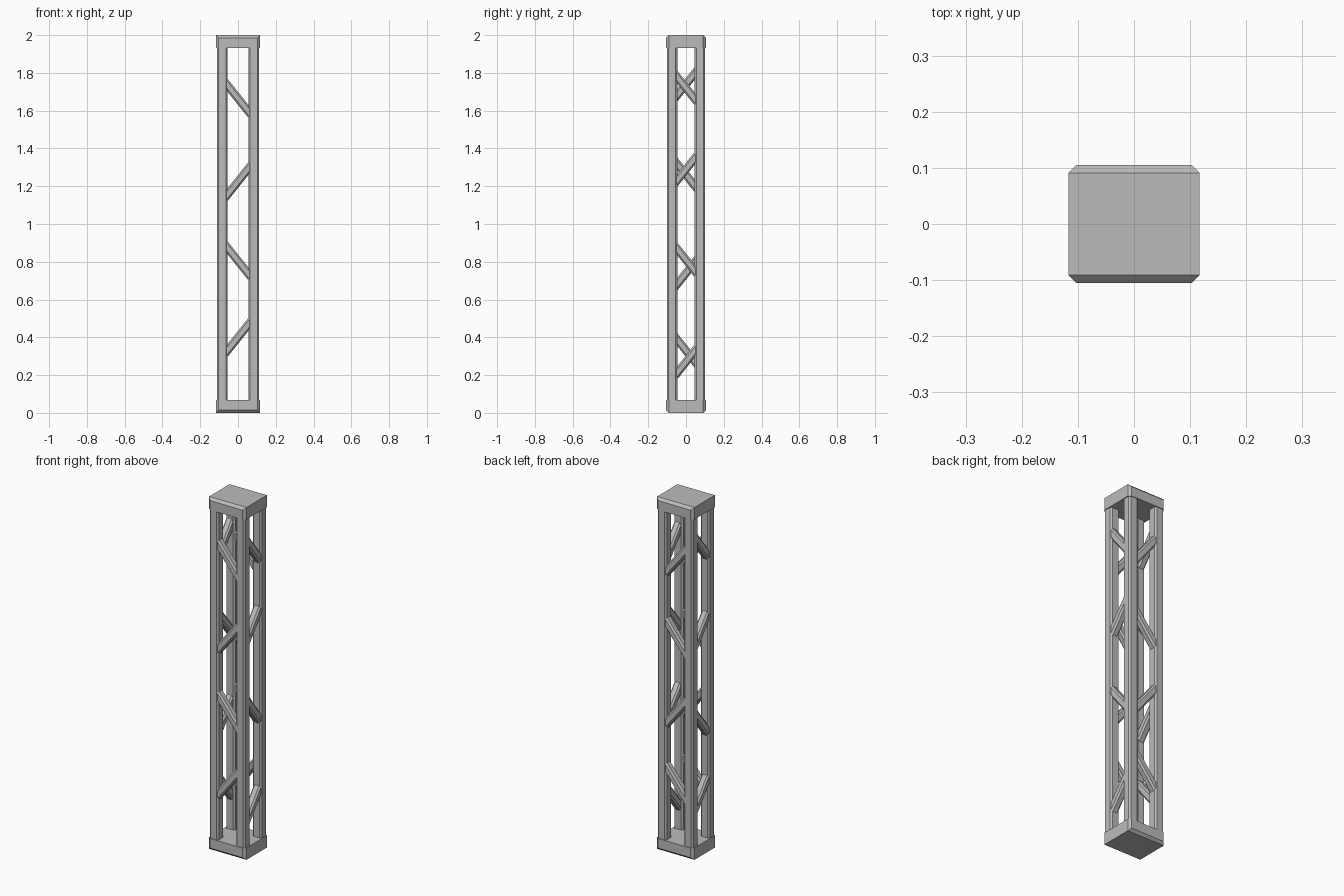
import bpy
import bmesh
import math
from mathutils import Matrix, Vector

default = bpy.data.objects.get("Cube")
if default:
    bpy.data.objects.remove(default, do_unlink=True)

steel = bpy.data.materials.new("grey steel")
steel.use_nodes = True
grey = (0.5, 0.5, 0.5, 1)
steel.diffuse_color = grey
steel.node_tree.nodes["Principled BSDF"].inputs["Base Color"].default_value = grey


def bar(name, size, centre, chamfer, pick, turn=Matrix()):
    """Box with the picked edges chamfered, then turned and moved into place."""
    bm = bmesh.new()
    bmesh.ops.create_cube(bm, size=1)
    bmesh.ops.scale(bm, vec=size, verts=bm.verts)
    edges = [e for e in bm.edges if pick(e)]
    bmesh.ops.bevel(bm, geom=edges, offset=chamfer, segments=1,
                    profile=0.5, affect='EDGES')
    bm.transform(Matrix.Translation(centre) @ turn)
    mesh = bpy.data.meshes.new(name)
    bm.to_mesh(mesh)
    bm.free()
    mesh.materials.append(steel)
    obj = bpy.data.objects.new(name, mesh)
    bpy.context.collection.objects.link(obj)
    return obj


def along(edge, axis):
    a, b = edge.verts
    return abs(a.co[axis] - b.co[axis]) > 1e-4


# End caps: chamfered upright corners and outer front and back edges
for name, z, side in (("bottom_cap", 0.034, -1), ("top_cap", 1.966, 1)):
    bar(name, (0.234, 0.21, 0.068), (0, 0, z), 0.014,
        lambda e: along(e, 2) or (along(e, 0) and e.verts[0].co.z * side > 0))

# Corner posts
for x_name, sx in (("right", -1), ("left", 1)):
    for y_name, sy in (("front", -1), ("back", 1)):
        bar(f"{y_name}_{x_name}_post", (0.057, 0.055, 1.9),
            (sx * 0.0835, sy * 0.0735, 1), 0.009, lambda e: along(e, 2))

# Zigzag braces: name, outward position, first slope sign, heights from top
sides = (
    ("front", Vector((0, -0.076, 0)), -1, (1.665, 1.225, 0.805, 0.40)),
    ("back", Vector((0, 0.076, 0)), -1, (1.665, 1.225, 0.805, 0.40)),
    ("left", Vector((0.086, 0, 0)), -1, (1.72, 1.29, 0.81, 0.27)),
    ("right", Vector((-0.086, 0, 0)), 1, (1.74, 1.26, 0.74, 0.33)),
)
angle = math.atan(1.25)
for name, offset, sign, heights in sides:
    on_flank = offset.x != 0
    reach = 0.064 if on_flank else 0.074
    length = 2 * reach / math.cos(angle)
    for i, z in enumerate(heights):
        slope = sign * (-1) ** i
        # Tilt in the xz plane, then swing flank braces into the yz plane
        turn = Matrix.Rotation(-slope * angle, 4, 'Y')
        if on_flank:
            turn = Matrix.Rotation(math.pi / 2, 4, 'Z') @ turn
        bar(f"{name}_brace_{i + 1}", (length, 0.044, 0.043),
            offset + Vector((0, 0, z)), 0.009, lambda e: along(e, 0), turn)
